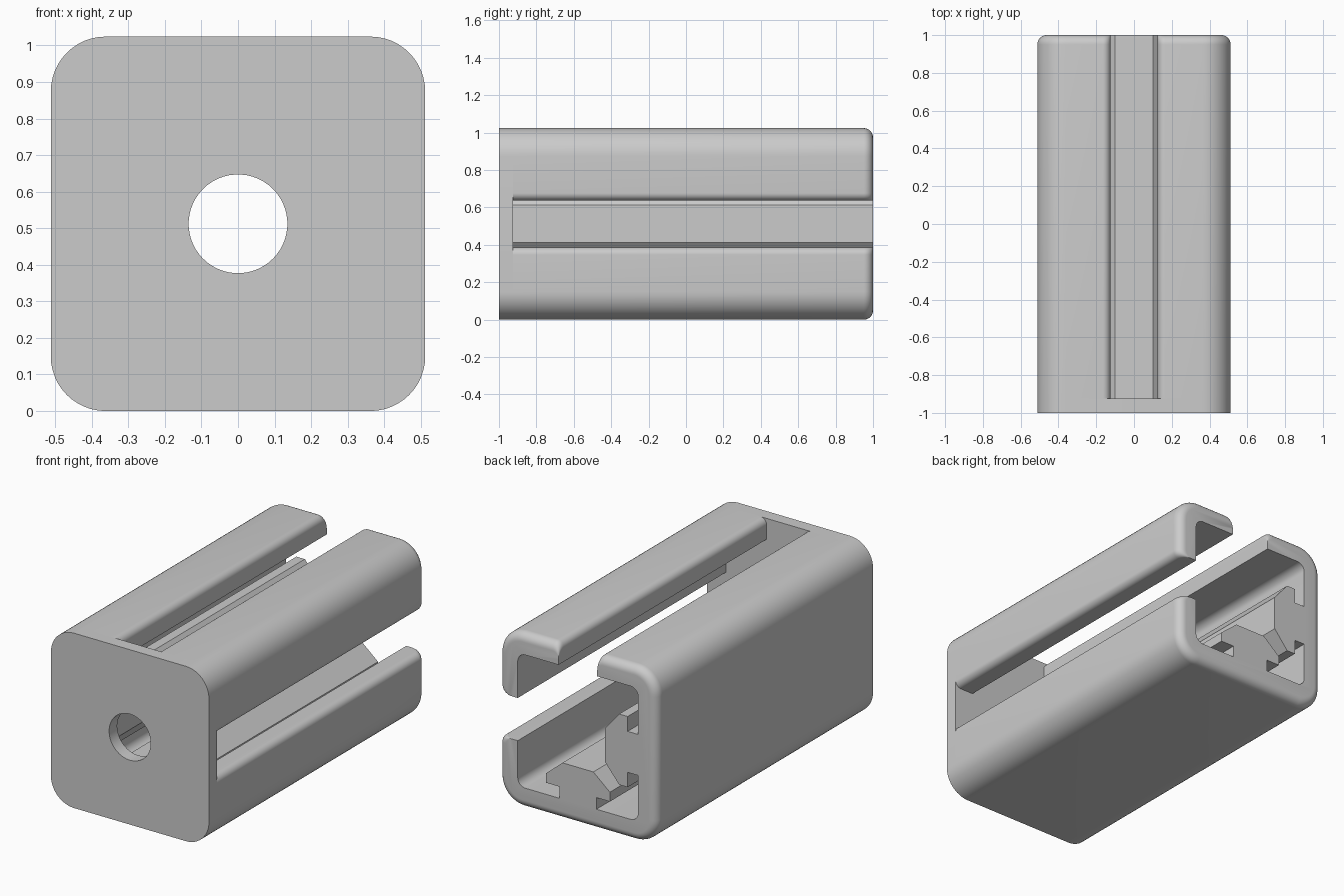
import bpy, bmesh, math
from mathutils import Vector

if "Cube" in bpy.data.objects:
    bpy.data.objects.remove(bpy.data.objects["Cube"], do_unlink=True)

HALF = 0.512        # half width of the square section
INNER = 0.39        # half width of the cavity
GAP = 0.125         # half width of the open slots
ROUND = 0.15        # outer corner radius
LIP = 0.04          # rounding of the slot lips
INSIDE = 0.05       # rounding of the cavity corners
END = 0.05          # rounding of the back end
FRONT, PLATE, BACK = -1.0, -0.925, 1.0
STEPS = 12

grey = bpy.data.materials.new("plain grey")
grey.use_nodes = True
colour = (0.6, 0.6, 0.6, 1)
grey.diffuse_color = colour
grey.node_tree.nodes["Principled BSDF"].inputs["Base Color"].default_value = colour


def rounded(corners):
    """Turn (x, z, radius) right-angle corners into an outline with arcs."""
    out = []
    for k, (x, z, r) in enumerate(corners):
        p = Vector((x, z))
        if r == 0:
            out.append(p)
            continue
        u = (Vector(corners[k - 1][:2]) - p).normalized()
        v = (Vector(corners[(k + 1) % len(corners)][:2]) - p).normalized()
        for s in range(STEPS + 1):
            t = math.pi / 2 * s / STEPS
            out.append(p + r * (u + v - v * math.cos(t) - u * math.sin(t)))
    return out


# T-shaped rib: half width and height above the outer wall face
half_rib = [(0.12, HALF - INNER), (0.12, 0.19), (0.207, 0.19), (0.207, 0.245), (0.1, 0.335)]
rib = half_rib + [(-s, h) for s, h in reversed(half_rib)]


def main_section(inset):
    o, r = HALF - inset, ROUND - inset
    floor_rib = [(s, h - HALF, 0) for s, h in rib]
    side_rib = [(h - HALF, -s, 0) for s, h in rib]
    return rounded([(-GAP, INNER, 0), (-GAP, o, LIP), (-o, o, r), (-o, -o, r),
                    (o, -o, r), (o, -GAP, LIP), (INNER, -GAP, 0), (INNER, -INNER, INSIDE)]
                   + floor_rib + [(-INNER, -INNER, INSIDE)]
                   + side_rib + [(-INNER, INNER, INSIDE)])


def corner_section(inset):
    o, r = HALF - inset, ROUND - inset
    return rounded([(GAP, INNER, 0), (INNER, INNER, INSIDE), (INNER, GAP, 0),
                    (o, GAP, LIP), (o, o, r), (GAP, o, LIP)])


def loft(name, rings, cap=False, closed=False):
    """Skin rings of (outline, y); cap the last or join it back to the first."""
    bm = bmesh.new()
    loops = [[bm.verts.new((p.x, y, p.y + HALF)) for p in pts] for pts, y in rings]
    pairs = list(zip(loops, loops[1:]))
    if closed:
        pairs.append((loops[-1], loops[0]))
    for a, b in pairs:
        for k in range(len(a)):
            bm.faces.new((a[k - 1], a[k], b[k], b[k - 1]))
    if cap:
        bm.faces.new(loops[-1])
    bmesh.ops.recalc_face_normals(bm, faces=bm.faces)
    mesh = bpy.data.meshes.new(name)
    bm.to_mesh(mesh)
    bm.free()
    mesh.materials.append(grey)
    obj = bpy.data.objects.new(name, mesh)
    bpy.context.collection.objects.link(obj)
    return obj


def rail(name, section):
    """Long extrusion whose outer edge is rounded at the back end."""
    rings = [(section(0), PLATE)]
    for s in range(9):
        t = math.pi / 2 * s / 8
        rings.append((section(END * (1 - math.cos(t))), BACK - END + END * math.sin(t)))
    return loft(name, rings, cap=True)


# Slotted body and the separate corner rail
parts = [rail("slotted_body", main_section), rail("corner_rail", corner_section)]

# Front plate with a round hole
outer = rounded([(HALF, -HALF, ROUND), (HALF, HALF, ROUND),
                 (-HALF, HALF, ROUND), (-HALF, -HALF, ROUND)])
count = len(outer)
start = -math.pi / 4 - math.pi * (STEPS / count)
hole = [0.135 * Vector((math.cos(start + math.tau * k / count),
                        math.sin(start + math.tau * k / count))) for k in range(count)]
parts.append(loft("front_plate", [(outer, FRONT), (outer, PLATE), (hole, PLATE), (hole, FRONT)],
                  closed=True))

# Smooth rounded surfaces, keep hard edges
bpy.ops.object.select_all(action='DESELECT')
for obj in parts:
    obj.select_set(True)
bpy.context.view_layer.objects.active = parts[0]
bpy.ops.object.shade_smooth_by_angle(angle=math.radians(30))
